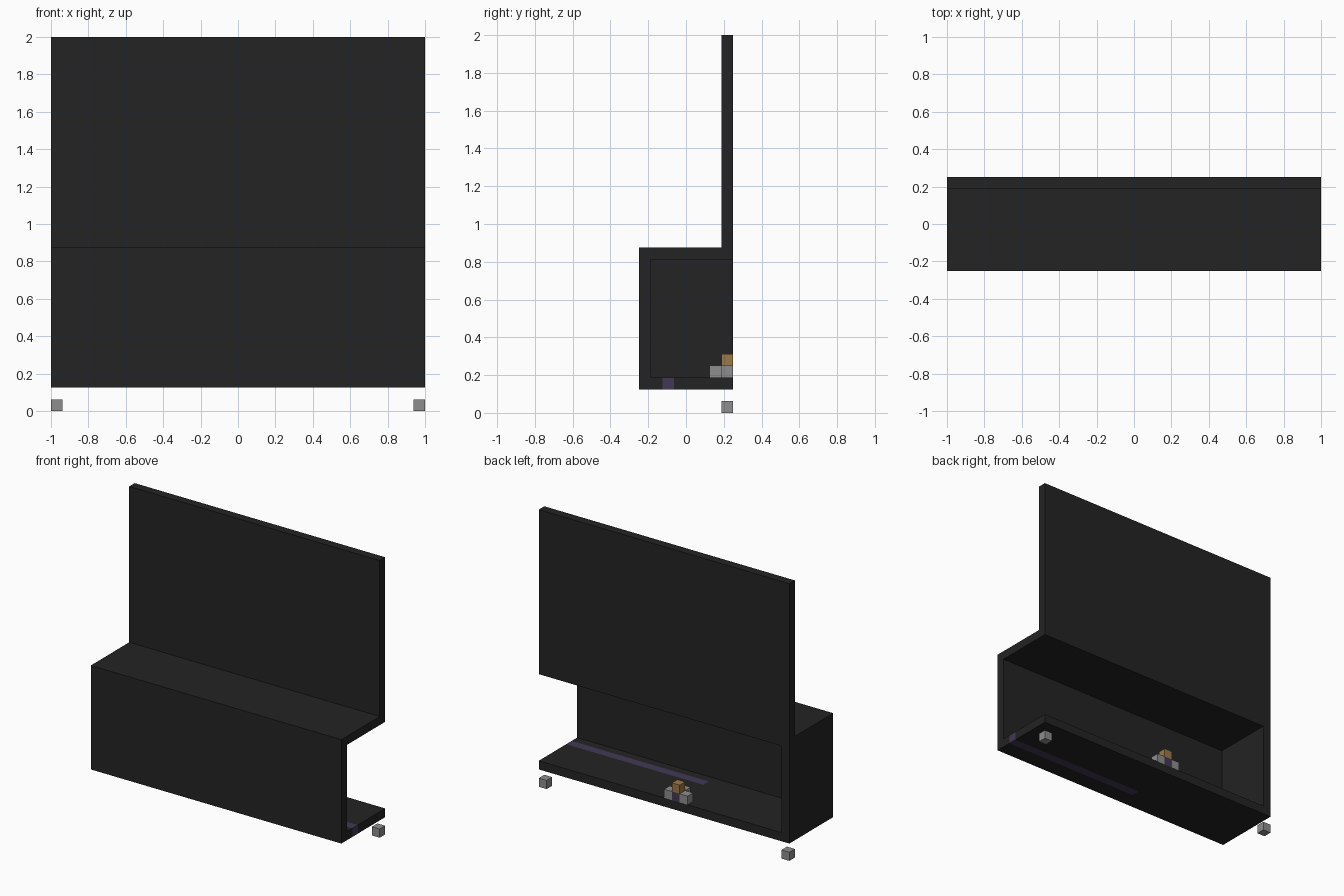
import bpy
import bmesh

default = bpy.data.objects.get("Cube")
if default:
    bpy.data.objects.remove(default, do_unlink=True)

U = 0.0625  # block size and panel thickness


def material(name, rgb):
    m = bpy.data.materials.new(name)
    m.use_nodes = True
    colour = (*rgb, 1.0)
    m.diffuse_color = colour
    m.node_tree.nodes["Principled BSDF"].inputs["Base Color"].default_value = colour
    return m


charcoal = material("charcoal", (0.017, 0.017, 0.017))
grey = material("grey", (0.27, 0.27, 0.27))
gold = material("gold", (0.33, 0.19, 0.065))
purple = material("purple", (0.055, 0.04, 0.09))


def box(name, x, y, z, mat):
    """Box spanning the given (low, high) ranges."""
    bm = bmesh.new()
    bmesh.ops.create_cube(bm, size=1)
    for v in bm.verts:
        for i, (lo, hi) in enumerate((x, y, z)):
            v.co[i] = lo if v.co[i] < 0 else hi
    mesh = bpy.data.meshes.new(name)
    bm.to_mesh(mesh)
    bm.free()
    mesh.materials.append(mat)
    obj = bpy.data.objects.new(name, mesh)
    bpy.context.collection.objects.link(obj)
    return obj


def block(name, x, y, z, mat):
    """One small cube with its low corner at x, y, z."""
    return box(name, (x, x + U), (y, y + U), (z, z + U), mat)


WIDE = (-1, 1)
BACK, FRONT = 0.25, -0.25
BASE, SHELF = 2 * U, 14 * U
FLOOR = BASE + U

# Shell: open at the back and at the left end
box("back_panel", WIDE, (BACK - U, BACK), (SHELF, 2), charcoal)
box("shelf_top", WIDE, (FRONT, BACK), (SHELF - U, SHELF), charcoal)
box("front_panel", WIDE, (FRONT, FRONT + U), (FLOOR, SHELF - U), charcoal)
box("end_wall", (-1, -1 + U), (FRONT + U, BACK), (FLOOR, SHELF - U), charcoal)

# Floor, split around the inlaid strip
strip_end, strip_y = -1.5 * U, (-2 * U, -U)
box("floor_front", WIDE, (FRONT, strip_y[0]), (BASE, FLOOR), charcoal)
box("floor_back", WIDE, (strip_y[1], BACK), (BASE, FLOOR), charcoal)
box("floor_middle", (-1, strip_end), strip_y, (BASE, FLOOR), charcoal)
box("floor_strip", (strip_end, 1), strip_y, (BASE, FLOOR), purple)

# Corner blocks under the back edge
for side, x in (("right", -1), ("left", 1 - U)):
    block(f"{side}_foot", x, BACK - U, 0, grey)

# Small cluster on the floor: a core ringed by blocks with one on top
cx, cy = -2 * U, BACK - U
block("cluster_core", cx, cy, FLOOR, purple)
block("cluster_right", cx - U, cy, FLOOR, grey)
block("cluster_left", cx + U, cy, FLOOR, grey)
block("cluster_front", cx, cy - U, FLOOR, grey)
block("cluster_top", cx, cy, FLOOR + U, gold)
